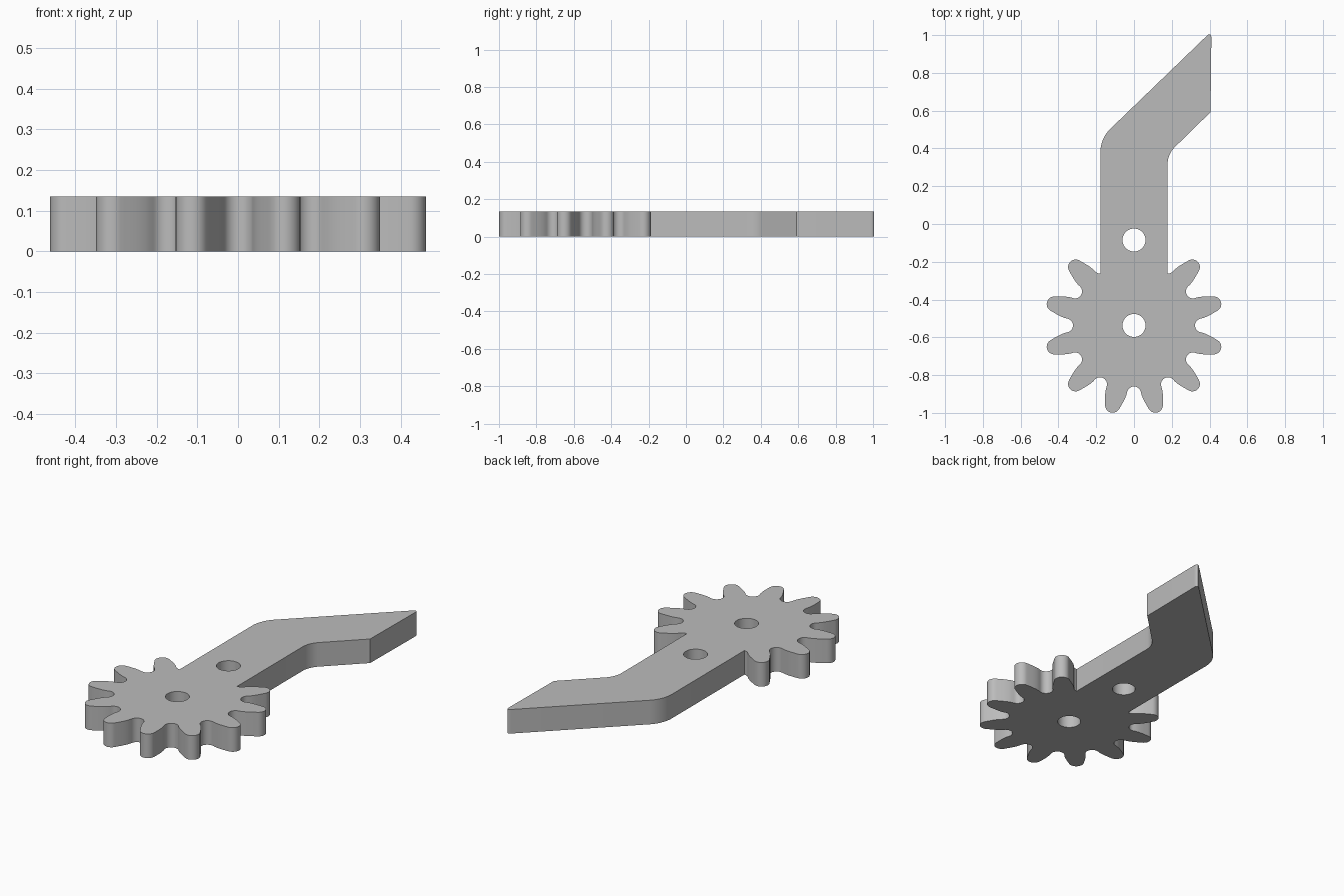
import bpy, bmesh
from math import sin, cos, pi, radians
from mathutils import Vector, Matrix
from mathutils.geometry import interpolate_bezier

cube = bpy.data.objects.get("Cube")
if cube:
    bpy.data.objects.remove(cube)

THICK = 0.135
TEETH = 12
HALF_ARM = 0.178
HUB = Vector((0, -0.537))
PIVOT = Vector((0, -0.085))
HOLE_R = 0.061
TIP_C, TIP_R = 0.437, 0.04       # rounded tooth end
ROOT_C, ROOT_R = 0.36, 0.037     # rounded gap between teeth


def turn(p, degrees):
    return Matrix.Rotation(radians(degrees), 2) @ p


def arc(centre, r, start, end, steps):
    return [centre + r * Vector((cos(a), sin(a))) for a in
            (radians(start + (end - start) * i / steps) for i in range(steps + 1))]


def rounded(before, corner, after, cut, steps=8):
    """Corner between two straight edges, rounded off."""
    a = corner + (before - corner).normalized() * cut
    b = corner + (after - corner).normalized() * cut
    return interpolate_bezier(a, a.lerp(corner, 0.6), b.lerp(corner, 0.6), b, steps)


def tooth_profile():
    """One tooth along +x, counterclockwise, from gap middle to gap middle."""
    pitch = 360 / TEETH
    gap = [turn(p, pitch / 2) for p in arc(Vector((ROOT_C, 0)), ROOT_R, 260, 180, 7)]
    tip = arc(Vector((TIP_C, 0)), TIP_R, 0, 75, 7)
    into = turn(Vector((0, 0.03)), 75)
    out = turn(Vector((0.03, 0)), pitch / 2 - 10)
    flank = interpolate_bezier(tip[-1], tip[-1] + into, gap[0] + out, gap[0], 8)
    half = tip + flank[1:-1] + gap
    mirrored = [Vector((p.x, -p.y)) for p in reversed(half[1:])]
    return mirrored + half


# Gear teeth run clockwise-free around the hub, leaving the top open for the arm
outline = []
for i in range(TEETH - 2):
    angle = 135 + i * 360 / TEETH
    outline += [HUB + turn(p, angle) for p in tooth_profile()[1:]]
outline = [p for p in outline if not (abs(p.x) < HALF_ARM and p.y > -0.4)]

# Bent arm, from the right root up around the blade and down to the left root
root_y = -0.262
right_root, left_root = Vector((HALF_ARM, root_y)), Vector((-HALF_ARM, root_y))
inner_bend, outer_bend = Vector((HALF_ARM, 0.37)), Vector((-HALF_ARM, 0.453))
blade_low, blade_top = Vector((0.405, 0.592)), Vector((0.41, 1.02))
outline += [right_root]
outline += rounded(right_root, inner_bend, blade_low, 0.05)
outline += [blade_low]
outline += rounded(blade_low, blade_top, outer_bend, 0.035)
outline += rounded(blade_top, outer_bend, left_root, 0.07)
outline += [left_root]

# Fill the outline around both holes, then thicken it
bm = bmesh.new()
holes = [arc(c, HOLE_R, 0, 360, 40)[:-1] for c in (HUB, PIVOT)]
for loop in [outline] + holes:
    verts = [bm.verts.new((p.x, p.y, 0)) for p in loop]
    for i, v in enumerate(verts):
        bm.edges.new((verts[i - 1], v))
bmesh.ops.triangle_fill(bm, edges=bm.edges[:], use_beauty=True, normal=(0, 0, 1))
top = bmesh.ops.extrude_face_region(bm, geom=bm.faces[:], use_keep_orig=True)
bmesh.ops.translate(bm, vec=(0, 0, THICK),
                    verts=[g for g in top["geom"] if isinstance(g, bmesh.types.BMVert)])
bmesh.ops.recalc_face_normals(bm, faces=bm.faces[:])
mesh = bpy.data.meshes.new("gear_lever")
bm.to_mesh(mesh)
bm.free()

# Plain grey material
grey = bpy.data.materials.new("light_grey")
grey.use_nodes = True
colour = (0.5, 0.5, 0.5, 1)
grey.diffuse_color = colour
grey.node_tree.nodes["Principled BSDF"].inputs["Base Color"].default_value = colour
mesh.materials.append(grey)

lever = bpy.data.objects.new("gear_lever", mesh)
bpy.context.collection.objects.link(lever)
bpy.ops.object.select_all(action="DESELECT")
lever.select_set(True)
bpy.context.view_layer.objects.active = lever
bpy.ops.object.shade_smooth_by_angle(angle=radians(30))
